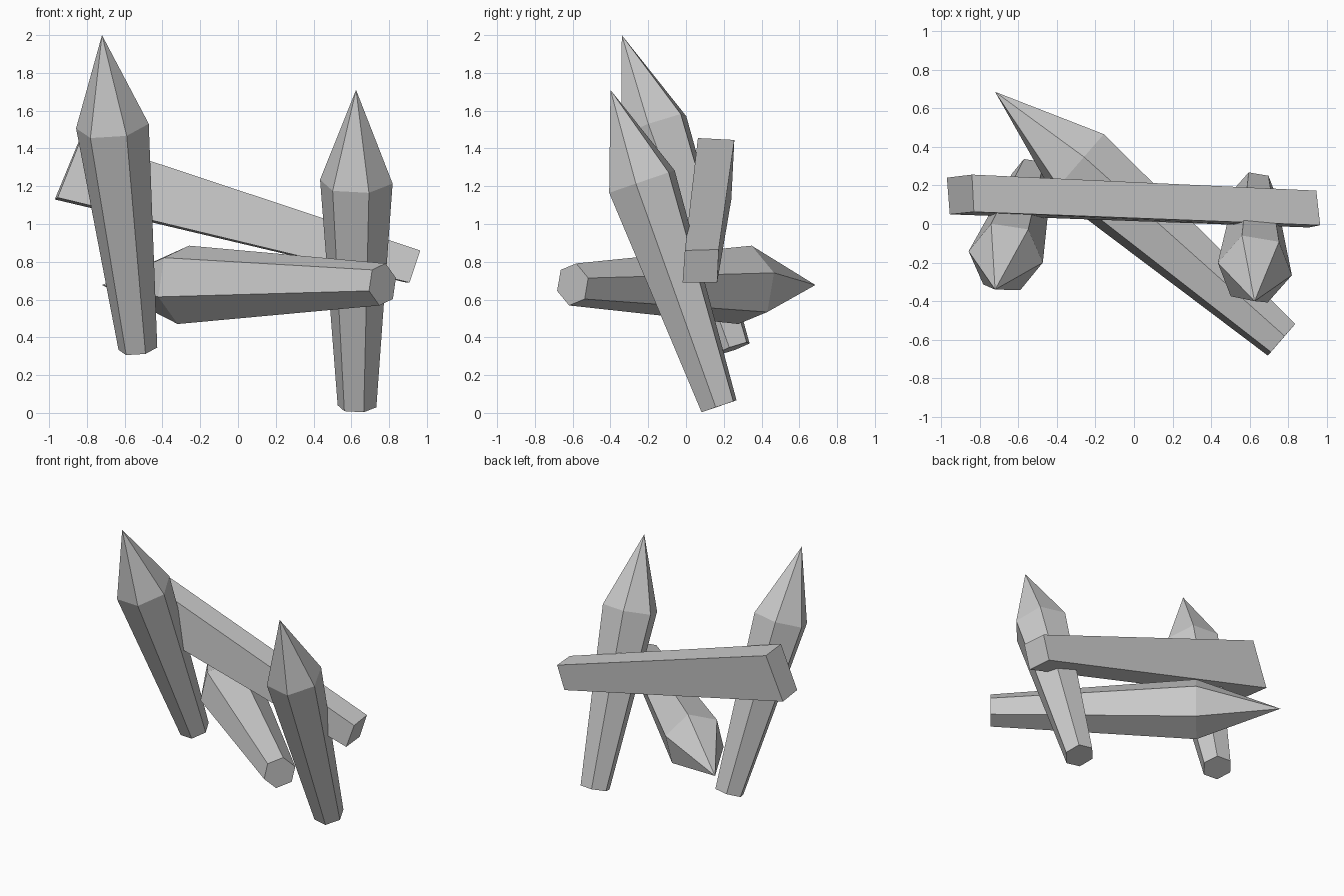
import bpy
import bmesh
from math import cos, sin, radians
from mathutils import Vector

cube = bpy.data.objects.get("Cube")
if cube:
    bpy.data.objects.remove(cube, do_unlink=True)

# One plain grey for every part
grey = bpy.data.materials.new("plain_grey")
grey.use_nodes = True
grey.diffuse_color = (0.6, 0.6, 0.6, 1)
shader = next(n for n in grey.node_tree.nodes if n.type == 'BSDF_PRINCIPLED')
shader.inputs["Base Color"].default_value = (0.6, 0.6, 0.6, 1)


def finish(name, bm):
    bmesh.ops.recalc_face_normals(bm, faces=bm.faces)
    mesh = bpy.data.meshes.new(name)
    bm.to_mesh(mesh)
    bm.free()
    mesh.materials.append(grey)
    bpy.context.collection.objects.link(bpy.data.objects.new(name, mesh))


def bridge(bm, low, high):
    for i in range(len(low)):
        j = (i + 1) % len(low)
        bm.faces.new((low[i], low[j], high[j], high[i]))


def stake(name, base, tip, base_radius, shoulder_radius, turn):
    """Six-sided post that widens to a shoulder, then runs to a point."""
    base, tip = Vector(base), Vector(tip)
    axis = (tip - base).normalized()
    u = Vector((1, 0, 0))
    u = (u - axis * u.dot(axis)).normalized()
    v = axis.cross(u)
    bm = bmesh.new()

    def ring(centre, radius):
        angles = [radians(turn + 60 * i) for i in range(6)]
        return [bm.verts.new(centre + radius * (cos(a) * u + sin(a) * v)) for a in angles]

    low = ring(base, base_radius)
    high = ring(base.lerp(tip, 0.71), shoulder_radius)
    point = bm.verts.new(tip)
    bm.faces.new(low)
    bridge(bm, low, high)
    for i in range(6):
        bm.faces.new((high[i], high[(i + 1) % 6], point))
    finish(name, bm)


# Two leaning uprights and one lying stake
stake("right_stake", (-0.53, 0.245, 0.34), (-0.72, -0.34, 2.0), 0.104, 0.195, 53)
stake("left_stake", (0.63, 0.175, 0.035), (0.625, -0.40, 1.71), 0.104, 0.195, 50)
stake("lying_stake", (0.765, -0.6, 0.68), (-0.72, 0.685, 0.677), 0.114, 0.2125, 42.5)

# Tapered crossbeam between its wide and narrow ends
bm = bmesh.new()
wide = [bm.verts.new(p) for p in ((-0.955, 0.05, 1.14), (-0.97, 0.24, 1.13),
                                  (-0.84, 0.256, 1.445), (-0.83, 0.063, 1.455))]
narrow = [bm.verts.new(p) for p in ((0.908, -0.018, 0.69), (0.89, 0.165, 0.69),
                                    (0.945, 0.173, 0.865), (0.965, -0.006, 0.86))]
bm.faces.new(wide)
bm.faces.new(narrow)
bridge(bm, wide, narrow)
finish("crossbeam", bm)
